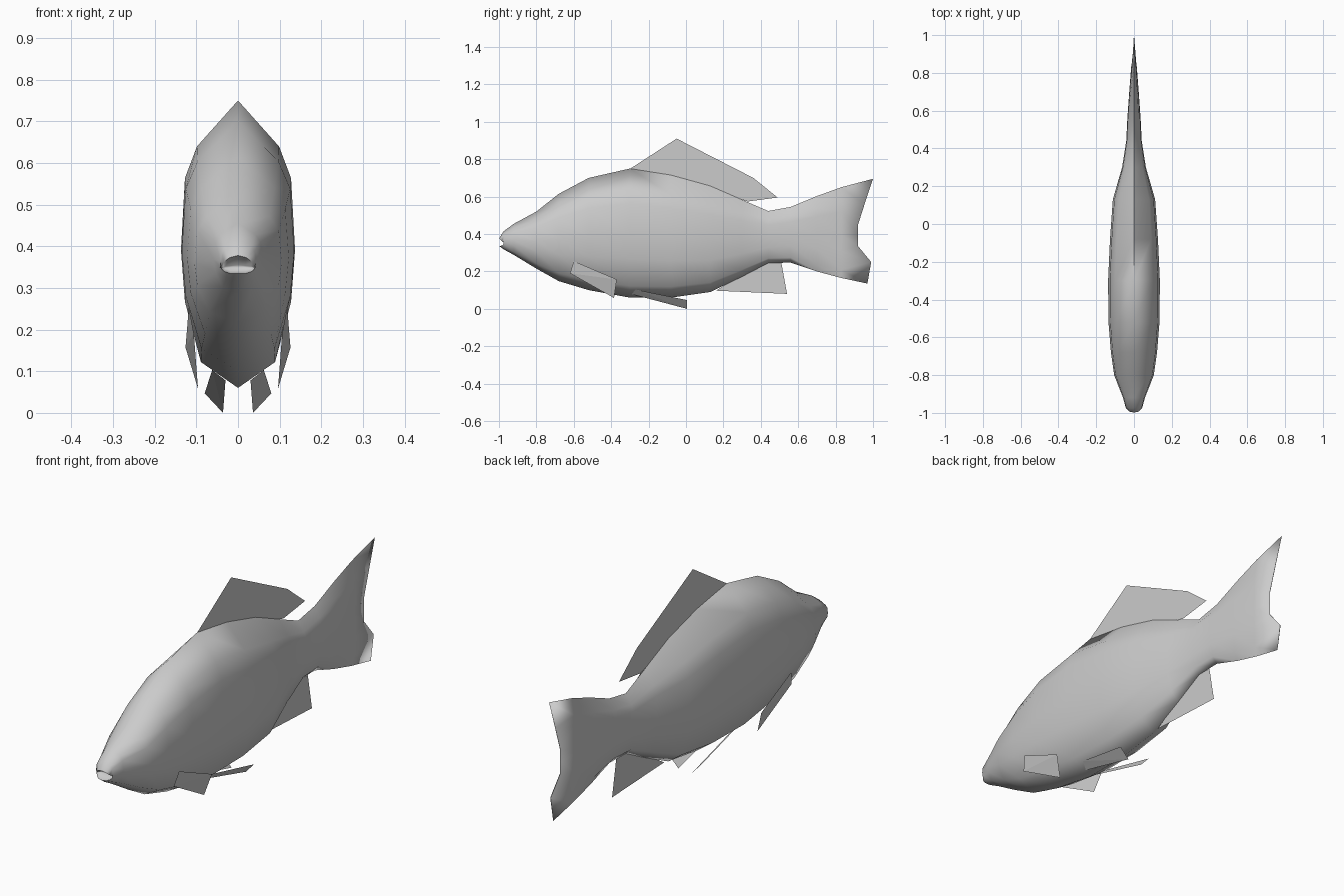
import bpy, bmesh, math

if "Cube" in bpy.data.objects:
    bpy.data.objects.remove(bpy.data.objects["Cube"], do_unlink=True)

GREY = (0.6, 0.6, 0.6, 1.0)
grey = bpy.data.materials.new("plain grey")
grey.use_nodes = True
grey.diffuse_color = GREY
grey.node_tree.nodes["Principled BSDF"].inputs["Base Color"].default_value = GREY


def add_object(name, bm):
    mesh = bpy.data.meshes.new(name)
    bm.to_mesh(mesh)
    bm.free()
    mesh.materials.append(grey)
    obj = bpy.data.objects.new(name, mesh)
    bpy.context.collection.objects.link(obj)
    return obj


def fin(name, points):
    """Thin single-sheet fin."""
    bm = bmesh.new()
    bm.faces.new([bm.verts.new(p) for p in points])
    bmesh.ops.triangulate(bm, faces=bm.faces[:])
    return add_object(name, bm)


# Half cross-section from back to belly: (height fraction, width fraction)
SECTION = [(1, 0), (0.84, 0.72), (0.73, 0.93), (0.48, 1), (0.3, 0.93), (0.09, 0.65), (0, 0)]

# Body stations: y, top z, bottom z, half width
STATIONS = [
    (-0.975, 0.415, 0.318, 0.043), (-0.92, 0.455, 0.288, 0.058),
    (-0.80, 0.52, 0.215, 0.105), (-0.68, 0.615, 0.148, 0.122),
    (-0.52, 0.70, 0.10, 0.135), (-0.30, 0.75, 0.06, 0.137),
    (-0.08, 0.715, 0.06, 0.127), (0.13, 0.657, 0.09, 0.112),
    (0.30, 0.583, 0.172, 0.063), (0.44, 0.523, 0.245, 0.041),
    (0.56, 0.545, 0.247, 0.035), (0.70, 0.603, 0.20, 0.025),
    (0.83, 0.65, 0.165, 0.015),
]

# Mouth hollow, lips and tail edge as half rings of (x, y, z)
mouth = [(0, -0.955, 0.355), (0.018, -0.955, 0.355), (0.03, -0.955, 0.352), (0.036, -0.955, 0.349),
         (0.03, -0.955, 0.346), (0.018, -0.955, 0.343), (0, -0.955, 0.343)]
lips = [(0, -0.998, 0.378), (0.02, -0.995, 0.373), (0.034, -0.985, 0.362), (0.043, -0.965, 0.349),
        (0.034, -0.982, 0.340), (0.02, -0.993, 0.335), (0, -0.998, 0.335)]
tail_edge = [(0, 1.0, 0.695), (0.001, 0.955, 0.56), (0.001, 0.92, 0.45), (0.001, 0.92, 0.39),
             (0.001, 0.92, 0.335), (0.001, 0.99, 0.25), (0, 0.97, 0.135)]

half_rings = [mouth, lips]
for y, top, bottom, width in STATIONS:
    half_rings.append([(w * width, y, bottom + h * (top - bottom)) for h, w in SECTION])
half_rings.append(tail_edge)

# Loft the body through the mirrored rings
bm = bmesh.new()
rings = []
for half in half_rings:
    full = half + [(-x, y, z) for x, y, z in half[-2:0:-1]]
    rings.append([bm.verts.new(p) for p in full])
for a, b in zip(rings, rings[1:]):
    n = len(a)
    for i in range(n):
        j = (i + 1) % n
        bm.faces.new((a[i], a[j], b[j], b[i]))
bm.faces.new(rings[0])
bm.faces.new(rings[-1])
bmesh.ops.recalc_face_normals(bm, faces=bm.faces[:])
body = add_object("body", bm)
bpy.ops.object.select_all(action="DESELECT")
body.select_set(True)
bpy.context.view_layer.objects.active = body
bpy.ops.object.shade_smooth_by_angle(angle=math.radians(95))

# Fins on the centre line
fin("dorsal_fin", [(0, -0.30, 0.748), (0, -0.05, 0.91), (0, 0.36, 0.70), (0, 0.49, 0.595),
                   (0, 0.33, 0.574), (0, 0.10, 0.65)])
fin("anal_fin", [(0, 0.16, 0.097), (0, 0.54, 0.08), (0, 0.51, 0.245), (0, 0.40, 0.25)])

# Paired fins
for side, s in (("left", 1), ("right", -1)):
    fin(side + "_pectoral_fin", [(s * 0.118, -0.60, 0.255), (s * 0.126, -0.37, 0.157),
                                 (s * 0.096, -0.385, 0.058), (s * 0.106, -0.62, 0.19)])
    fin(side + "_pelvic_fin", [(s * 0.062, -0.27, 0.103), (s * 0.08, 0.005, 0.047),
                               (s * 0.036, 0.005, 0.0), (s * 0.03, -0.29, 0.078)])
